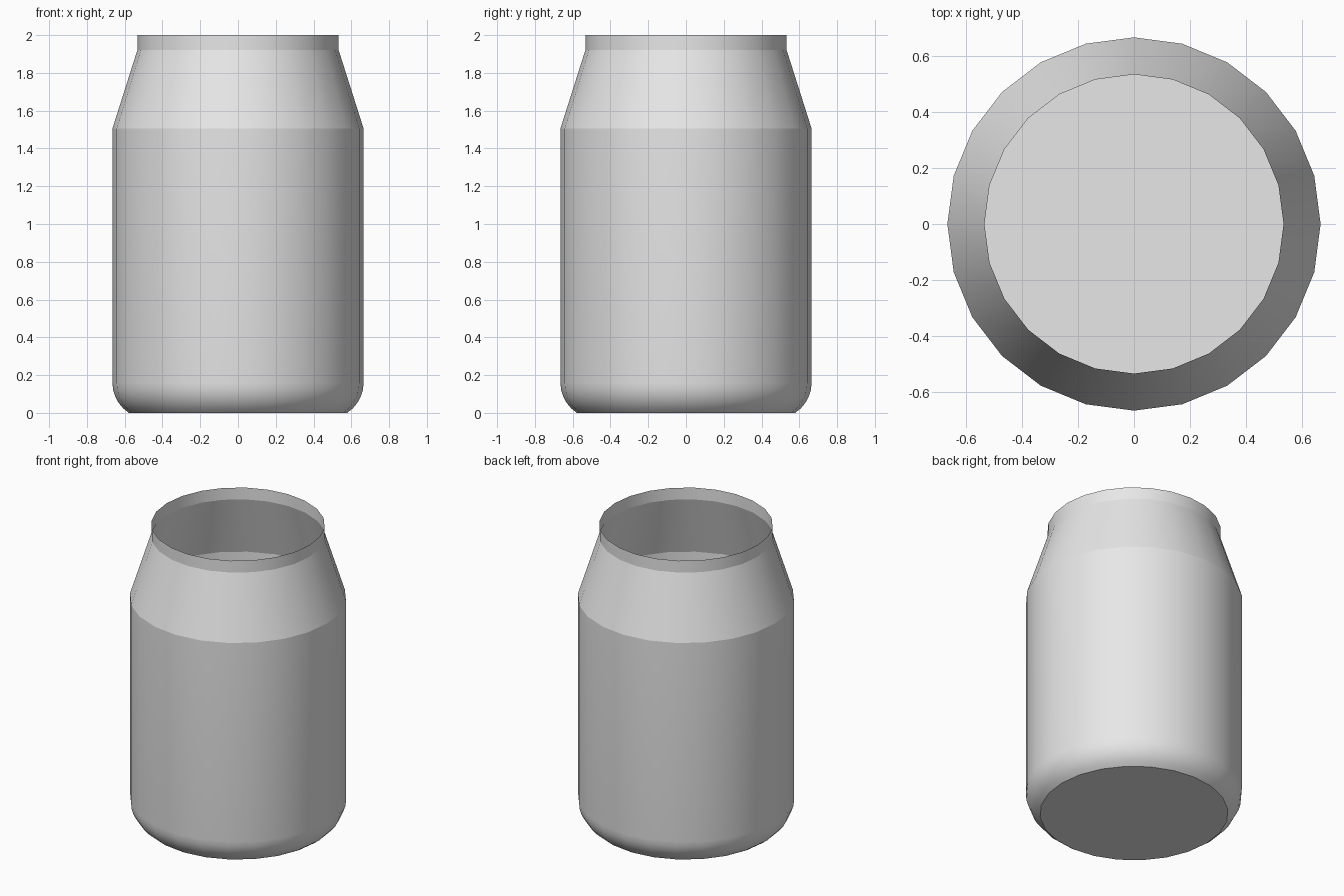
import bpy, bmesh
from math import sin, cos, pi, asin

cube = bpy.data.objects.get("Cube")
if cube:
    bpy.data.objects.remove(cube, do_unlink=True)

SIDES = 24
BODY_R, NECK_R = 0.665, 0.533
BEVEL_R, BEVEL_Z, BEVEL_STEPS = 0.19, 0.16, 5

# Plain grey metal
metal = bpy.data.materials.new("grey metal")
metal.use_nodes = True
grey = (0.8, 0.8, 0.8, 1)
metal.diffuse_color = grey
metal.node_tree.nodes["Principled BSDF"].inputs["Base Color"].default_value = grey

# Profile: rounded foot, straight wall, sloped shoulder, short open neck
start = asin(BEVEL_Z / BEVEL_R)
profile = []
for i in range(BEVEL_STEPS + 1):
    a = start * (1 - i / BEVEL_STEPS)
    profile.append((BODY_R - BEVEL_R + BEVEL_R * cos(a), BEVEL_Z - BEVEL_R * sin(a)))
profile += [(BODY_R, 1.505), (NECK_R, 1.92), (NECK_R, 2.0)]
profile[0] = (profile[0][0], 0)

bm = bmesh.new()
rings = [[bm.verts.new((r * cos(2 * pi * k / SIDES), r * sin(2 * pi * k / SIDES), z))
          for k in range(SIDES)] for r, z in profile]
for low, high in zip(rings, rings[1:]):
    for k in range(SIDES):
        n = (k + 1) % SIDES
        bm.faces.new((low[k], low[n], high[n], high[k])).smooth = True

# Flat bottom
bm.faces.new(rings[0][::-1])

# Crisp creases at the bottom rim, the shoulder and the neck
for ring in (rings[0], rings[-3], rings[-2]):
    for k in range(SIDES):
        bm.edges.get((ring[k], ring[(k + 1) % SIDES])).smooth = False

mesh = bpy.data.meshes.new("can_body")
bm.to_mesh(mesh)
bm.free()
mesh.materials.append(metal)
can = bpy.data.objects.new("can_body", mesh)
bpy.context.collection.objects.link(can)
